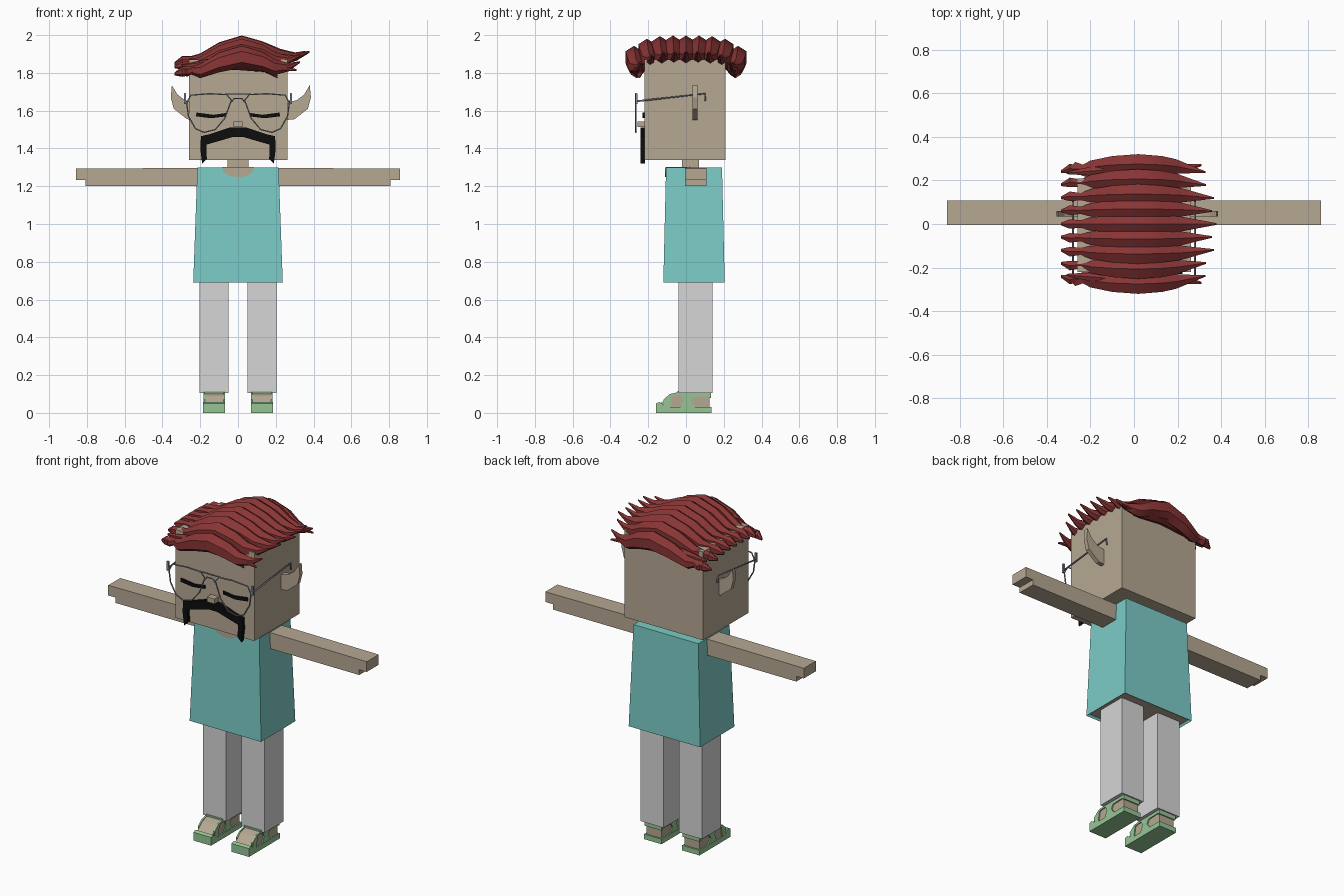
import bpy, bmesh, math
from mathutils import Vector

old = bpy.data.objects.get("Cube")
if old:
    bpy.data.objects.remove(old, do_unlink=True)


def material(name, r, g, b):
    m = bpy.data.materials.new(name)
    m.use_nodes = True
    m.diffuse_color = (r, g, b, 1)
    m.node_tree.nodes["Principled BSDF"].inputs["Base Color"].default_value = (r, g, b, 1)
    return m


SKIN = material("skin", 0.47, 0.39, 0.29)
TEAL = material("shirt teal", 0.2, 0.6, 0.57)
GREY = material("trouser grey", 0.67, 0.67, 0.67)
RED = material("hair red", 0.25, 0.035, 0.035)
GREEN = material("sandal green", 0.3, 0.56, 0.3)
BLACK = material("black", 0.004, 0.004, 0.004)
METAL = material("glasses metal", 0.24, 0.26, 0.32)


def finish(name, bm, *mats):
    bmesh.ops.recalc_face_normals(bm, faces=bm.faces)
    me = bpy.data.meshes.new(name)
    bm.to_mesh(me)
    bm.free()
    ob = bpy.data.objects.new(name, me)
    bpy.context.collection.objects.link(ob)
    for m in mats:
        me.materials.append(m)
    return ob


def box(name, lo, hi, mat):
    bm = bmesh.new()
    bmesh.ops.create_cube(bm, size=1)
    for v in bm.verts:
        v.co = [lo[i] if v.co[i] < 0 else hi[i] for i in range(3)]
    return finish(name, bm, mat)


def prism(name, pts, axis, a, b, mat):
    """Extrude a 2D outline from a to b along the given axis."""
    bm = bmesh.new()

    def place(p, d):
        co = list(p)
        co.insert(axis, d)
        return bm.verts.new(co)
    f = bm.faces.new([place(p, a) for p in pts])
    new = bmesh.ops.extrude_face_region(bm, geom=[f])["geom"]
    for v in new:
        if isinstance(v, bmesh.types.BMVert):
            v.co[axis] = b
    return finish(name, bm, mat)


def wire(name, pts, radius, mat, closed=False):
    """Thin wire along a path, turned into a mesh."""
    cu = bpy.data.curves.new(name + "_path", "CURVE")
    cu.dimensions = "3D"
    cu.bevel_depth = radius
    cu.bevel_resolution = 1
    cu.use_fill_caps = True
    sp = cu.splines.new("POLY")
    sp.points.add(len(pts) - 1)
    for p, co in zip(sp.points, pts):
        p.co = (*co, 1)
    sp.use_cyclic_u = closed
    tmp = bpy.data.objects.new(name + "_path", cu)
    me = bpy.data.meshes.new_from_object(tmp)
    bpy.data.objects.remove(tmp)
    me.materials.clear()
    me.materials.append(mat)
    bpy.context.collection.objects.link(bpy.data.objects.new(name, me))


def lock(name, spine, sides=6):
    """Tapered hair lock; spine rows are x, y, z, half width, half height."""
    bm = bmesh.new()
    rings = []
    for x, y, z, w, h in spine:
        rings.append([bm.verts.new((x, y + w * math.sin(math.tau * k / sides),
                                    z + h * math.cos(math.tau * k / sides))) for k in range(sides)])
    for r, s in zip(rings, rings[1:]):
        for k in range(sides):
            j = (k + 1) % sides
            bm.faces.new((r[k], r[j], s[j], s[k]))
    bm.faces.new(rings[0])
    bm.faces.new(rings[-1])
    ob = finish(name, bm, RED)
    bpy.ops.object.select_all(action="DESELECT")
    ob.select_set(True)
    bpy.context.view_layer.objects.active = ob
    bpy.ops.object.shade_smooth_by_angle(angle=math.radians(40))


# Head, neck and nose
box("head", (-0.26, -0.22, 1.34), (0.262, 0.21, 1.87), SKIN)
box("neck", (-0.055, -0.02, 1.27), (0.055, 0.07, 1.35), SKIN)
box("nose", (-0.025, -0.258, 1.513), (0.025, -0.215, 1.543), SKIN)

# Shirt: tapered box with a recessed skin underside
bm = bmesh.new()
bmesh.ops.create_cube(bm, size=1)
for v in bm.verts:
    low = v.co.z < 0
    v.co.x = math.copysign(0.237 if low else 0.215, v.co.x)
    v.co.y = 0.0425 + math.copysign(0.1625 if low else 0.148, v.co.y)
    v.co.z = 0.69 if low else 1.30
bm.normal_update()
under = [f for f in bm.faces if f.normal.z < -0.9]
bmesh.ops.inset_region(bm, faces=under, thickness=0.012)
for f in under:
    f.material_index = 1
    for v in f.verts:
        v.co.z += 0.012
finish("shirt", bm, TEAL, SKIN)

# Neckline scoop on the front and top of the shirt
arc = [math.pi * k / 8 for k in range(9)]
prism("neckline", [(0.085 * math.cos(a), 1.298 - 0.05 * math.sin(a)) for a in arc],
      1, -0.112, -0.104, SKIN)
prism("neckline_top", [(0.085 * math.cos(a), -0.105 + 0.17 * math.sin(a)) for a in arc],
      2, 1.296, 1.303, SKIN)

# Mirrored limbs, ears, sandals and eyes
ear = [(0.25, 1.55), (0.3, 1.555), (0.37, 1.61), (0.386, 1.67), (0.38, 1.735),
       (0.35, 1.685), (0.31, 1.655), (0.25, 1.64)]
eye = [(0.06, 1.588), (0.13, 1.578), (0.22, 1.59), (0.222, 1.57), (0.14, 1.56), (0.062, 1.57)]
sole = [(0.135, 0), (0.135, 0.03), (-0.1, 0.03), (-0.14, 0.058), (-0.158, 0.05), (-0.158, 0)]
foot = [(0.125, 0.02), (0.125, 0.11), (-0.03, 0.11), (-0.09, 0.092), (-0.135, 0.05), (-0.135, 0.02)]
ankle_strap = [(-0.03, 0.03), (0.05, 0.03), (0.025, 0.06), (0.04, 0.085), (0.13, 0.088),
               (0.13, 0.105), (-0.03, 0.105), (-0.012, 0.07)]
toe_strap = [(-0.115, 0.025), (-0.085, 0.025), (-0.075, 0.09), (-0.03, 0.1), (-0.03, 0.112),
             (-0.085, 0.1), (-0.12, 0.07)]
lens = [(0.035, 1.655), (0.06, 1.685), (0.15, 1.69), (0.25, 1.682), (0.272, 1.64), (0.262, 1.57),
        (0.225, 1.505), (0.18, 1.485), (0.12, 1.5), (0.07, 1.56)]
for side, s in (("left", 1), ("right", -1)):
    def flip(pts):
        return [(s * x, z) for x, z in pts]

    def sbox(name, x0, x1, y0, y1, z0, z1, mat):
        box(f"{side}_{name}", (min(s * x0, s * x1), y0, z0), (max(s * x0, s * x1), y1, z1), mat)

    shift = 0 if s > 0 else -0.03
    prism(side + "_ear", flip([(x + shift, z) for x, z in ear]), 1, 0.035, 0.06, SKIN)
    prism(side + "_eye", flip(eye), 1, -0.229, -0.219, BLACK)
    prism(side + "_arm", flip([(0.2, 1.2), (0.808, 1.2), (0.808, 1.232), (0.858, 1.232),
                               (0.858, 1.293), (0.2, 1.297)]), 1, -0.005, 0.108, SKIN)
    sbox("trouser_leg", 0.05, 0.204, -0.04, 0.14, 0.105, 0.71, GREY)
    prism(side + "_sole", sole, 0, s * 0.068, s * 0.184, GREEN)
    prism(side + "_foot", foot, 0, s * 0.076, s * 0.176, SKIN)
    for edge, x0, x1 in (("inner", 0.07, 0.078), ("outer", 0.174, 0.183)):
        prism(f"{side}_{edge}_ankle_strap", ankle_strap, 0, s * x0, s * x1, GREEN)
        prism(f"{side}_{edge}_toe_strap", toe_strap, 0, s * x0, s * x1, GREEN)
    sbox("instep_strap", 0.07, 0.183, -0.045, -0.02, 0.095, 0.115, GREEN)
    sbox("heel_strap", 0.07, 0.183, 0.122, 0.132, 0.08, 0.105, GREEN)
    # Glasses rim and temple
    wire(side + "_rim", [(s * x, -0.265, z) for x, z in lens], 0.004, METAL, True)
    wire(side + "_temple", [(s * 0.268, -0.265, 1.65), (s * 0.28, -0.262, 1.65),
                            (s * 0.28, 0.1, 1.69), (s * 0.28, 0.102, 1.65)], 0.005, METAL)
    sbox("hinge", 0.274, 0.286, -0.268, -0.256, 1.635, 1.69, METAL)
wire("glasses_top_bar", [(-0.07, -0.265, 1.688), (0.07, -0.265, 1.688)], 0.004, METAL)
wire("glasses_bridge", [(-0.035, -0.265, 1.645), (-0.02, -0.265, 1.665), (0.02, -0.265, 1.665),
                        (0.035, -0.265, 1.645)], 0.004, METAL)

# Drooping moustache
half = [(0.04, 1.512), (0.15, 1.475), (0.196, 1.465), (0.2, 1.4), (0.19, 1.32),
        (0.165, 1.345), (0.168, 1.42), (0.14, 1.428), (0.03, 1.46)]
prism("moustache", half + [(-x, z) for x, z in reversed(half)], 1, -0.24, -0.218, BLACK)

# Hair: swept locks side by side, drooping towards the front and back
shape = [(-0.335, 1.85, 0.008), (-0.295, 1.862, 0.028), (-0.245, 1.868, 0.022), (-0.2, 1.865, 0.038),
         (-0.1, 1.91, 0.052), (0.02, 1.94, 0.058), (0.13, 1.915, 0.052), (0.22, 1.885, 0.042),
         (0.3, 1.885, 0.022), (0.37, 1.912, 0.005)]
COUNT = 9
for i in range(COUNT):
    t = 2 * i / (COUNT - 1) - 1
    drop = 0.055 * abs(t) ** 4
    reach = 1 - 0.14 * t * t + 0.025 * (-1) ** i
    lock(f"hair_lock_{i + 1}", [
        (x * (reach if x > 0.2 else 1), t * (0.235 + 0.7 * r), z - drop, r * 0.9, r) for x, z, r in shape])

# Lower locks hanging over the brow and the back of the head
for name, y, tip in (("brow_lock", -0.235, 1.778), ("nape_lock", 0.235, 1.8)):
    lock(name, [(-0.31, y, 1.81, 0.006, 0.008), (-0.27, y * 1.1, 1.805, 0.03, 0.025),
                (-0.2, y, 1.83, 0.03, 0.018), (0, y * 1.08, 1.845, 0.04, 0.03),
                (0.14, y * 1.05, 1.825, 0.03, 0.02), (0.21, y * 1.05, tip, 0.006, 0.006)])
    lock(name + "_upper", [(-0.3, y, 1.835, 0.008, 0.008), (-0.15, y * 1.05, 1.85, 0.03, 0.025),
                           (0.1, y * 1.1, 1.86, 0.04, 0.03), (0.22, y * 1.08, 1.825, 0.025, 0.018),
                           (0.31, y * 1.15, 1.815, 0.005, 0.005)])
